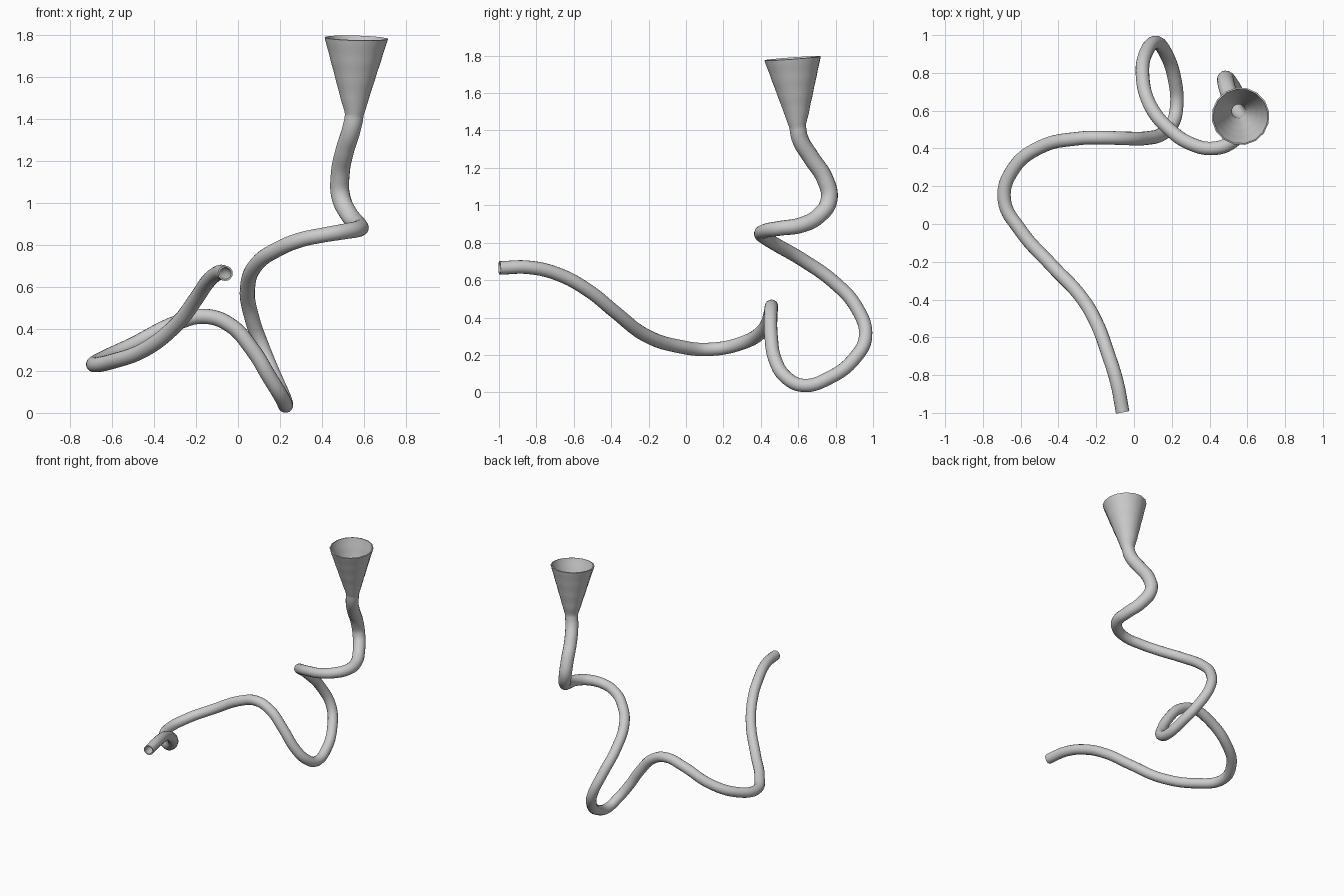
import bpy
import bmesh
from mathutils import Vector

default_cube = bpy.data.objects.get("Cube")
if default_cube:
    bpy.data.objects.remove(default_cube, do_unlink=True)

TUBE_RADIUS = 0.036
NECK_RADIUS = 0.045
RIM_RADIUS = 0.153
WALL = 0.008

# Centre line of the winding tube, from the open end up to the funnel neck
tube_path = [
    (-.06, -.997, .665), (-.09, -.84, .668), (-.14, -.68, .63),
    (-.2, -.52, .543), (-.285, -.38, .43), (-.435, -.22, .307),
    (-.6, -.035, .245), (-.687, .13, .23), (-.64, .29, .26),
    (-.5, .405, .325), (-.29, .453, .43), (-.16, .457, .46),
    (-.04, .453, .42), (.07, .455, .3), (.15, .478, .17),
    (.205, .535, .08), (.226, .625, .037), (.215, .767, .078),
    (.17, .9, .18), (.12, .96, .3), (.065, .91, .457),
    (.045, .79, .59), (.09, .62, .71), (.2, .49, .785),
    (.3, .425, .825), (.41, .4, .848), (.51, .43, .865),
    (.575, .51, .878), (.575, .61, .893), (.53, .71, .944),
    (.49, .765, 1.03), (.487, .745, 1.136), (.51, .67, 1.254),
    (.54, .612, 1.35), (.554, .597, 1.42),
]
funnel_top = Vector((.564, .57, 1.785))


def make_material(name, colour):
    material = bpy.data.materials.new(name)
    material.use_nodes = True
    material.diffuse_color = colour
    shader = next(n for n in material.node_tree.nodes if n.type == 'BSDF_PRINCIPLED')
    shader.inputs["Base Color"].default_value = colour
    return material


def build_stations():
    """Pair every centre line point with the radius of the tube there."""
    stations = []
    last = len(tube_path) - 1
    thicken_from = last - 9
    for i, point in enumerate(tube_path):
        blend = min(max((i - thicken_from) / 5, 0), 1)
        radius = TUBE_RADIUS + (NECK_RADIUS - TUBE_RADIUS) * blend
        stations.append((Vector(point), radius))
    # Straight cone of the funnel
    neck = Vector(tube_path[-1])
    steps = 4
    for i in range(1, steps + 1):
        t = i / steps
        radius = NECK_RADIUS + (RIM_RADIUS - NECK_RADIUS) * t
        stations.append((neck.lerp(funnel_top, t), radius))
    return stations


def sweep(name, stations):
    """Sweep a round section of varying radius along the stations."""
    curve = bpy.data.curves.new(name, 'CURVE')
    curve.dimensions = '3D'
    curve.bevel_depth = 1.0
    curve.bevel_resolution = 6
    curve.resolution_u = 8
    curve.use_fill_caps = False
    spline = curve.splines.new('BEZIER')
    spline.radius_interpolation = 'LINEAR'
    spline.bezier_points.add(len(stations) - 1)
    for knot, (position, radius) in zip(spline.bezier_points, stations):
        knot.co = position
        knot.radius = radius
        knot.handle_left_type = knot.handle_right_type = 'AUTO'
    obj = bpy.data.objects.new(name, curve)
    bpy.context.collection.objects.link(obj)
    bpy.ops.object.select_all(action='DESELECT')
    obj.select_set(True)
    bpy.context.view_layer.objects.active = obj
    bpy.ops.object.convert(target='MESH')
    return bpy.context.view_layer.objects.active


# Hollow tube that widens into the funnel
horn = sweep("winding_tube_with_funnel", build_stations())
mesh = bmesh.new()
mesh.from_mesh(horn.data)
bmesh.ops.remove_doubles(mesh, verts=mesh.verts, dist=1e-5)
bmesh.ops.recalc_face_normals(mesh, faces=mesh.faces)
mesh.to_mesh(horn.data)
mesh.free()

# Wall thickness, grown inwards
wall = horn.modifiers.new("wall", 'SOLIDIFY')
wall.thickness = WALL
wall.offset = -1
bpy.ops.object.modifier_apply(modifier=wall.name)
bpy.ops.object.shade_smooth_by_angle()

horn.data.materials.clear()
horn.data.materials.append(make_material("light grey", (0.6, 0.6, 0.6, 1)))
